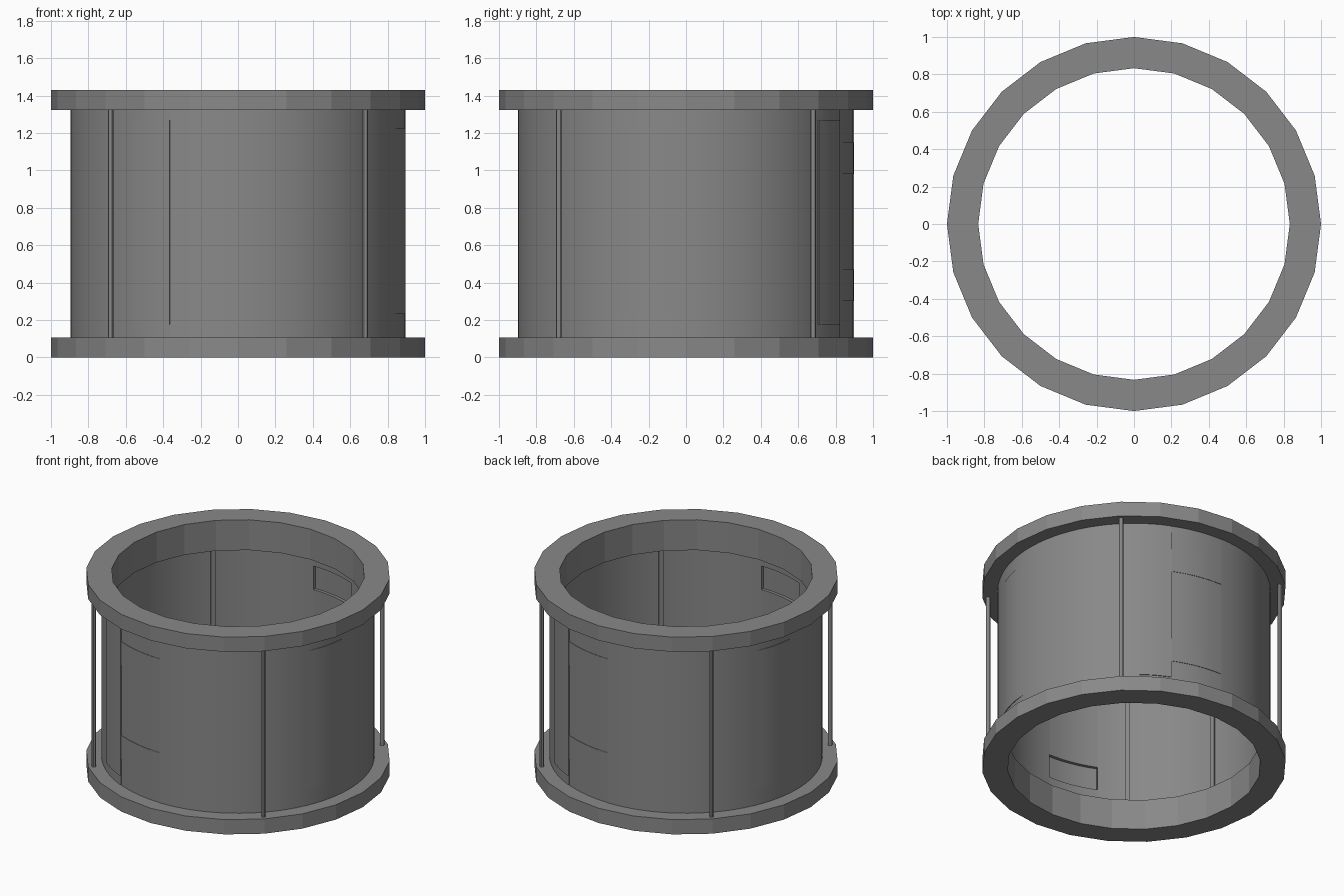
import bpy, bmesh, math

if "Cube" in bpy.data.objects:
    bpy.data.objects.remove(bpy.data.objects["Cube"])

grey = bpy.data.materials.new("mid_grey")
grey.diffuse_color = (0.25, 0.25, 0.25, 1)
grey.use_nodes = True
grey.node_tree.nodes["Principled BSDF"].inputs["Base Color"].default_value = grey.diffuse_color


def finish(name, bm, smooth=True):
    bmesh.ops.recalc_face_normals(bm, faces=bm.faces)
    me = bpy.data.meshes.new(name)
    bm.to_mesh(me)
    bm.free()
    ob = bpy.data.objects.new(name, me)
    bpy.context.collection.objects.link(ob)
    me.materials.append(grey)
    if smooth:
        bpy.ops.object.select_all(action='DESELECT')
        ob.select_set(True)
        bpy.context.view_layer.objects.active = ob
        bpy.ops.object.shade_smooth_by_angle(angle=math.radians(30))
    return ob


def lathe(name, profile, sides, smooth):
    """Closed profile of (radius, z) points swept all the way round."""
    bm = bmesh.new()
    rows = [[bm.verts.new((r * math.cos(2 * math.pi * i / sides),
                           r * math.sin(2 * math.pi * i / sides), z))
             for r, z in profile] for i in range(sides)]
    n = len(profile)
    for i in range(sides):
        a, b = rows[i], rows[(i + 1) % sides]
        for j in range(n):
            k = (j + 1) % n
            bm.faces.new((a[j], b[j], b[k], a[k]))
    return finish(name, bm, smooth)


def arc_slab(name, r0, r1, z0, z1, a0, a1, bulge=0.0):
    """Curved plate between two angles (degrees), optionally swelling outward."""
    steps = max(2, round((a1 - a0) / 4))
    bm = bmesh.new()
    rows = []
    for i in range(steps + 1):
        t = i / steps
        a = math.radians(a0 + (a1 - a0) * t)
        ro = r1 + bulge * math.sin(math.pi * t)
        rows.append([bm.verts.new((r * math.cos(a), r * math.sin(a), z))
                     for r, z in ((r0, z0), (ro, z0), (ro, z1), (r0, z1))])
    for a, b in zip(rows, rows[1:]):
        for j in range(4):
            k = (j + 1) % 4
            bm.faces.new((a[j], b[j], b[k], a[k]))
    bm.faces.new(rows[0])
    bm.faces.new(rows[-1])
    return finish(name, bm)


H = 1.43
IN, OUT = 0.866, 0.897

# End rings, each with an inner collar reaching over the wall
lathe("bottom_ring", [(0.833, 0), (1, 0), (1, 0.107), (0.875, 0.107),
                      (0.875, 0.22), (0.833, 0.22)], 24, False)
lathe("top_ring", [(0.833, H), (1, H), (1, H - 0.107), (0.875, H - 0.107),
                   (0.875, H - 0.22), (0.833, H - 0.22)], 24, False)

# Two identical half walls, interlocked by straps
for side, turn in (("front", 0), ("back", 180)):
    arc_slab(side + "_wall", IN, OUT, 0.1, 1.33, 270 + turn, 426 + turn)
    # Seam area, solid between the strap slots
    for i, (z0, z1) in enumerate(((0.1, 0.3), (0.47, 0.98), (1.15, 1.33))):
        arc_slab(f"{side}_seam_wall_{i}", IN, OUT - 0.003, z0, z1, 246 + turn, 270 + turn)
    # Straps closing the slots from outside
    for i, (z0, z1) in enumerate(((0.3, 0.47), (0.98, 1.15))):
        arc_slab(f"{side}_strap_{i}", 0.888, OUT, z0, z1, 246 + turn, 270 + turn)
    # Raised plate at the seam and soft swelling on the wall
    arc_slab(side + "_seam_plate", 0.885, 0.902, 0.175, 1.27, 232 + turn, 246 + turn)
    arc_slab(side + "_wall_pad", 0.885, 0.896, 0.235, 1.225, 334 + turn, 358 + turn, 0.006)
    # Slim ribs inside
    for i, a in enumerate((136, 193, 233)):
        arc_slab(f"{side}_inner_rib_{i}", 0.855, 0.875, 0.107, 1.323,
                 a - 1 + turn, a + 1 + turn)

# Four tie rods between the rings
for sx in (-1, 1):
    for sy in (-1, 1):
        bm = bmesh.new()
        bmesh.ops.create_cone(bm, cap_ends=True, segments=12, radius1=0.014,
                              radius2=0.014, depth=1.24)
        bmesh.ops.translate(bm, verts=bm.verts, vec=(0.68 * sx, 0.68 * sy, H / 2))
        finish(f"tie_rod_{'right' if sx > 0 else 'left'}_{'back' if sy > 0 else 'front'}", bm)
